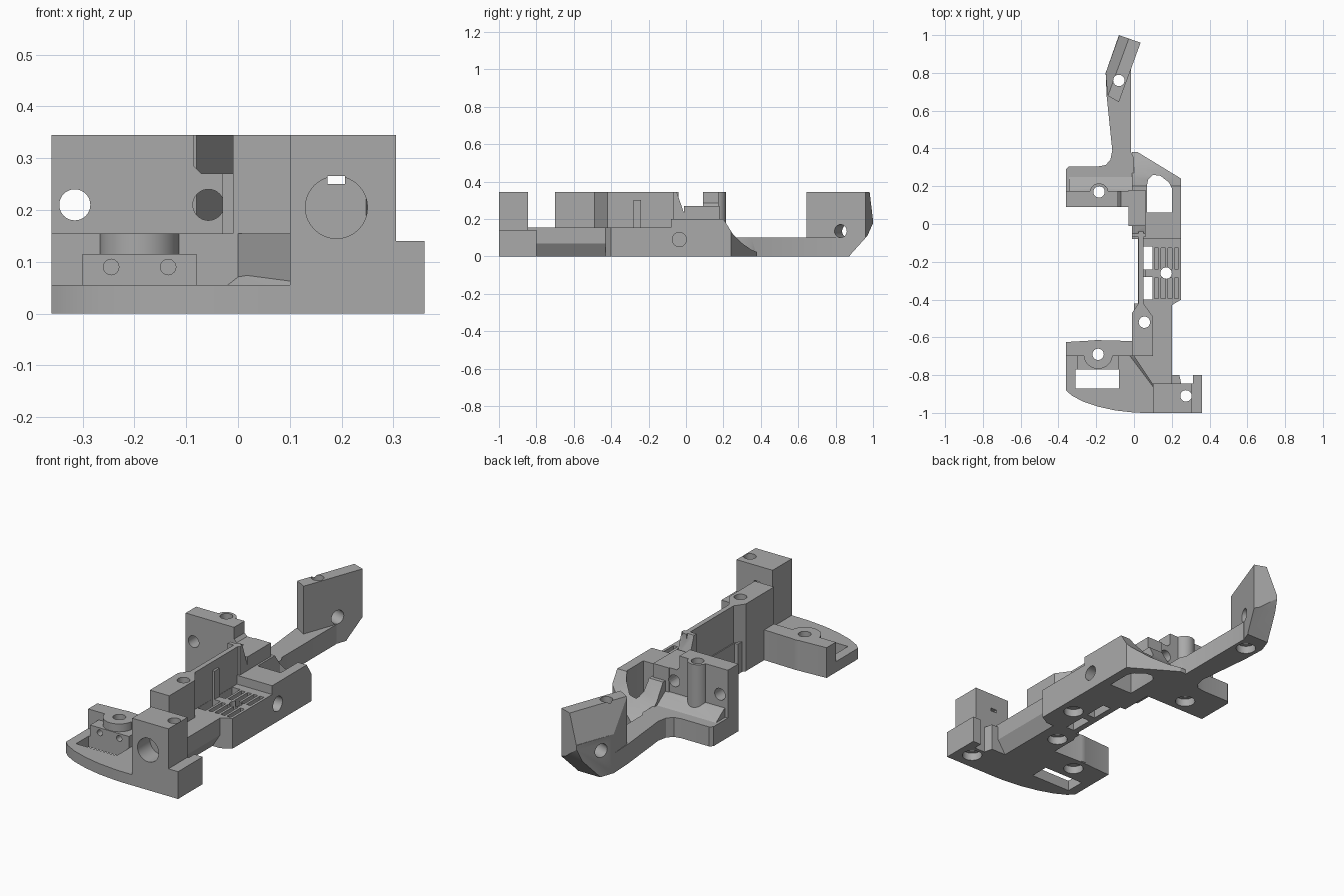
import bpy, bmesh, math
from mathutils import Vector, Matrix

cube = bpy.data.objects.get("Cube")
if cube:
    bpy.data.objects.remove(cube)

grey = bpy.data.materials.new("plain grey")
grey.use_nodes = True
colour = (0.4, 0.4, 0.4, 1)
grey.diffuse_color = colour
grey.node_tree.nodes["Principled BSDF"].inputs["Base Color"].default_value = colour


def make(name, bm):
    bmesh.ops.recalc_face_normals(bm, faces=bm.faces)
    me = bpy.data.meshes.new(name)
    bm.to_mesh(me)
    bm.free()
    ob = bpy.data.objects.new(name, me)
    me.materials.append(grey)
    bpy.context.collection.objects.link(ob)
    return ob


def prism(name, pts, lo, hi, axis="z"):
    """Extrude a 2D profile along an axis: z takes xy, x takes yz, y takes xz."""
    place = {"z": lambda a, b, c: (a, b, c),
             "x": lambda a, b, c: (c, a, b),
             "y": lambda a, b, c: (a, c, b)}[axis]
    bm = bmesh.new()
    rings = [[bm.verts.new(place(a, b, c)) for a, b in pts] for c in (lo, hi)]
    for ring in rings:
        bm.faces.new(ring)
    n = len(pts)
    for i in range(n):
        j = (i + 1) % n
        bm.faces.new((rings[0][i], rings[0][j], rings[1][j], rings[1][i]))
    return make(name, bm)


def box(name, x0, x1, y0, y1, z0, z1):
    return prism(name, [(x0, y0), (x1, y0), (x1, y1), (x0, y1)], z0, z1)


def hull(name, pts):
    bm = bmesh.new()
    for p in pts:
        bm.verts.new(p)
    bmesh.ops.convex_hull(bm, input=bm.verts)
    return make(name, bm)


def rod(name, centre, r, length, direction=(0, 0, 1)):
    bm = bmesh.new()
    turn = Vector(direction).to_track_quat("Z", "Y").to_matrix().to_4x4()
    bmesh.ops.create_cone(bm, cap_ends=True, segments=32, radius1=r, radius2=r,
                          depth=length, matrix=Matrix.Translation(centre) @ turn)
    return make(name, bm)


def combine(base, others, operation):
    for other in others:
        mod = base.modifiers.new("join", "BOOLEAN")
        mod.operation, mod.solver, mod.object = operation, "EXACT", other
        bpy.context.view_layer.update()
        done = base.evaluated_get(bpy.context.evaluated_depsgraph_get())
        mesh = bpy.data.meshes.new_from_object(done)
        base.modifiers.clear()
        base.data = mesh
        bpy.data.objects.remove(other)
    return base


# Front plate with rounded nose
nose = [(-0.36, -0.88), (-0.33, -0.908), (-0.27, -0.94), (-0.19, -0.967),
        (-0.1, -0.987), (0, -0.998), (0.05, -1)]
frame = prism("frame", nose + [(0.2, -1), (0.2, -0.7), (-0.01, -0.62),
                               (-0.19, -0.615), (-0.36, -0.625)], 0, 0.055)
parts = [
    # Front mount: rear ledge, pocket block and screw boss
    prism("ledge", [(-0.36, -0.7), (0, -0.7), (0, -0.62), (-0.19, -0.615),
                    (-0.36, -0.625)], 0, 0.155),
    box("pocket_block", -0.3, -0.08, -0.77, -0.69, 0, 0.115),
    rod("front_boss", (-0.19, -0.69, 0.08), 0.077, 0.15),
    # Tower and its foot
    prism("foot", [(0.1, -1), (0.36, -1), (0.36, -0.8), (0.312, -0.8), (0.312, -0.845),
                   (0.25, -0.845), (0.24, -0.8), (0.1, -0.8)], 0, 0.14),
    box("tower", 0.1, 0.305, -1, -0.845, 0.01, 0.345),
    # Beam, with a ramp down to the plate
    prism("beam", [(0, -0.7), (0.1, -0.85), (0.2, -0.85), (0.2, -0.42), (0, -0.42)],
          0, 0.155),
    hull("ramp", [(x, y, z) for x, y, top in
                  ((-0.02, -0.7, 0.055), (0.1, -0.86, 0.055), (0.1, -0.69, 0.155),
                   (0.18, -0.84, 0.155)) for z in (0.005, top)]),
    prism("pad", [(-0.01, -0.7), (0.1, -0.7), (0.1, -0.49), (0.05, -0.42),
                  (0.025, -0.42), (-0.01, -0.47)], 0, 0.345),
    # Tray floor and thin side wall
    prism("tray_floor", [(0.02, -0.43), (0.2, -0.43), (0.25, -0.4), (0.25, -0.07),
                         (0.02, -0.07)], 0, 0.155),
    box("side_wall", 0.025, 0.05, -0.44, -0.04, 0.01, 0.345),
    box("wall_rib", 0.04, 0.062, -0.28, -0.24, 0.01, 0.3),
    prism("wall_end", [(-0.07, 0.01), (-0.07, 0.345), (-0.05, 0.345), (0, 0.2),
                       (0, 0.01)], -0.01, 0.06, "x"),
]
combine(frame, parts, "UNION")

# Rear block with a falling back
rear = prism("rear_block", [(-0.01, -0.08), (0.25, -0.08), (0.25, 0.24), (0.02, 0.38),
                            (-0.01, 0.38)], 0, 0.2)
falloff = prism("falloff", [(0.19, 0.25), (0.2, 0.2), (0.25, 0.12), (0.3, 0.07),
                            (0.35, 0.035), (0.4, 0.015), (0.4, 0.25)], -0.1, 0.3, "x")
combine(rear, [falloff], "DIFFERENCE")

# Upright end plate, leaning inward at its upper left
end = prism("end_plate", [(-0.14, 0.68), (-0.15, 0.8), (-0.08, 1), (0.035, 0.96),
                          (-0.08, 0.645)], 0, 0.345)
along, left = Vector((0.343, 0.939, 0)), Vector((-0.939, 0.343, 0))
mid = Vector((-0.085, 0.823, 0))
lean = hull("lean", [mid + along * s + left * n + Vector((0, 0, z))
                     for s in (-0.3, 0.3)
                     for n, z in ((0, 0.346), (0.03, 0.285), (0.053, 0.2), (0.15, 0.2),
                                  (0.15, 0.4), (0, 0.4))])
heel = prism("heel", [(0.86, -0.02), (0.88, 0.01), (0.97, 0.11), (1.01, 0.2),
                      (1.1, 0.2), (1.1, -0.02)], -0.3, 0.3, "x")
combine(end, [lean, heel], "DIFFERENCE")

# Rear mount and arm
arm = prism("arm", [(-0.36, 0.09), (0, 0.09), (0, 0.35), (-0.015, 0.38), (-0.015, 0.82),
                    (-0.07, 0.86), (-0.15, 0.8), (-0.145, 0.68), (-0.115, 0.39),
                    (-0.125, 0.34), (-0.15, 0.312), (-0.19, 0.305), (-0.345, 0.305),
                    (-0.36, 0.29)], 0, 0.1)
upright = prism("upright", [(-0.36, 0.01), (-0.005, 0.01), (-0.005, 0.27), (-0.07, 0.27),
                            (-0.085, 0.285), (-0.085, 0.345), (-0.36, 0.345)],
                0.09, 0.175, "y")
fillet = prism("fillet", [(0.16, 0.05), (0.16, 0.15), (0.185, 0.145), (0.25, 0.1),
                          (0.26, 0.05)], -0.345, -0.01, "x")
combine(frame, [rear, arm, end, upright, fillet,
                rod("rear_boss", (-0.185, 0.165, 0.18), 0.05, 0.33),
                box("link", -0.03, 0.06, -0.01, 0.18, 0.01, 0.27)], "UNION")

# Openings: plate window, tray windows, rear opening, beam undercut
cuts = [
    box("plate_window", -0.31, -0.08, -0.87, -0.77, -0.1, 0.3),
    box("tray_window_front", 0.051, 0.097, -0.4, -0.28, -0.1, 0.3),
    box("tray_window_back", 0.051, 0.097, -0.24, -0.12, -0.1, 0.3),
    prism("rear_opening", [(0.07, 0.06), (0.2, 0.06), (0.2, 0.19), (0.185, 0.22),
                           (0.14, 0.255), (0.1, 0.26), (0.075, 0.235), (0.07, 0.21)],
          -0.1, 0.3),
    prism("undercut", [(0.15, -0.01), (0.201, 0.07), (0.23, 0.07), (0.23, -0.01)],
          -0.8, -0.43, "y"),
    # Tower socket with keyway
    rod("socket", (0.19, -1, 0.205), 0.06, 0.2, (0, 1, 0)),
    box("keyway", 0.173, 0.207, -1.1, -0.8, 0.25, 0.266),
    # Cross holes
    rod("side_hole", (0.25, -0.035, 0.09), 0.038, 0.2, (1, 0, 0)),
    rod("end_hole", (-0.05, 0.84, 0.135), 0.035, 0.4, left),
]
for x in (-0.315, -0.057):
    cuts.append(rod("upright_hole", (x, 0.13, 0.21), 0.03, 0.2, (0, 1, 0)))
for x in (-0.245, -0.135):
    cuts.append(rod("pocket_hole", (x, -0.76, 0.09), 0.015, 0.06, (0, 1, 0)))
# Tray grooves
for i in range(4):
    x = 0.12 + 0.035 * i
    for y in (-0.34, -0.182):
        cuts.append(box("groove", x - 0.011, x + 0.011, y - 0.055, y + 0.055, 0.115, 0.2))
# Vertical screw holes, counterbored underneath
for x, y in ((0.055, -0.52), (0.275, -0.91), (-0.19, -0.69), (-0.185, 0.17),
             (-0.08, 0.76), (0.17, -0.26)):
    cuts.append(rod("screw_hole", (x, y, 0.2), 0.03, 0.6))
    cuts.append(rod("counterbore", (x, y, 0), 0.048, 0.08))
combine(frame, cuts, "DIFFERENCE")

# Smooth the round surfaces, keep edges sharp
bpy.ops.object.select_all(action="DESELECT")
frame.select_set(True)
bpy.context.view_layer.objects.active = frame
bpy.ops.object.shade_smooth_by_angle(angle=math.radians(30))
